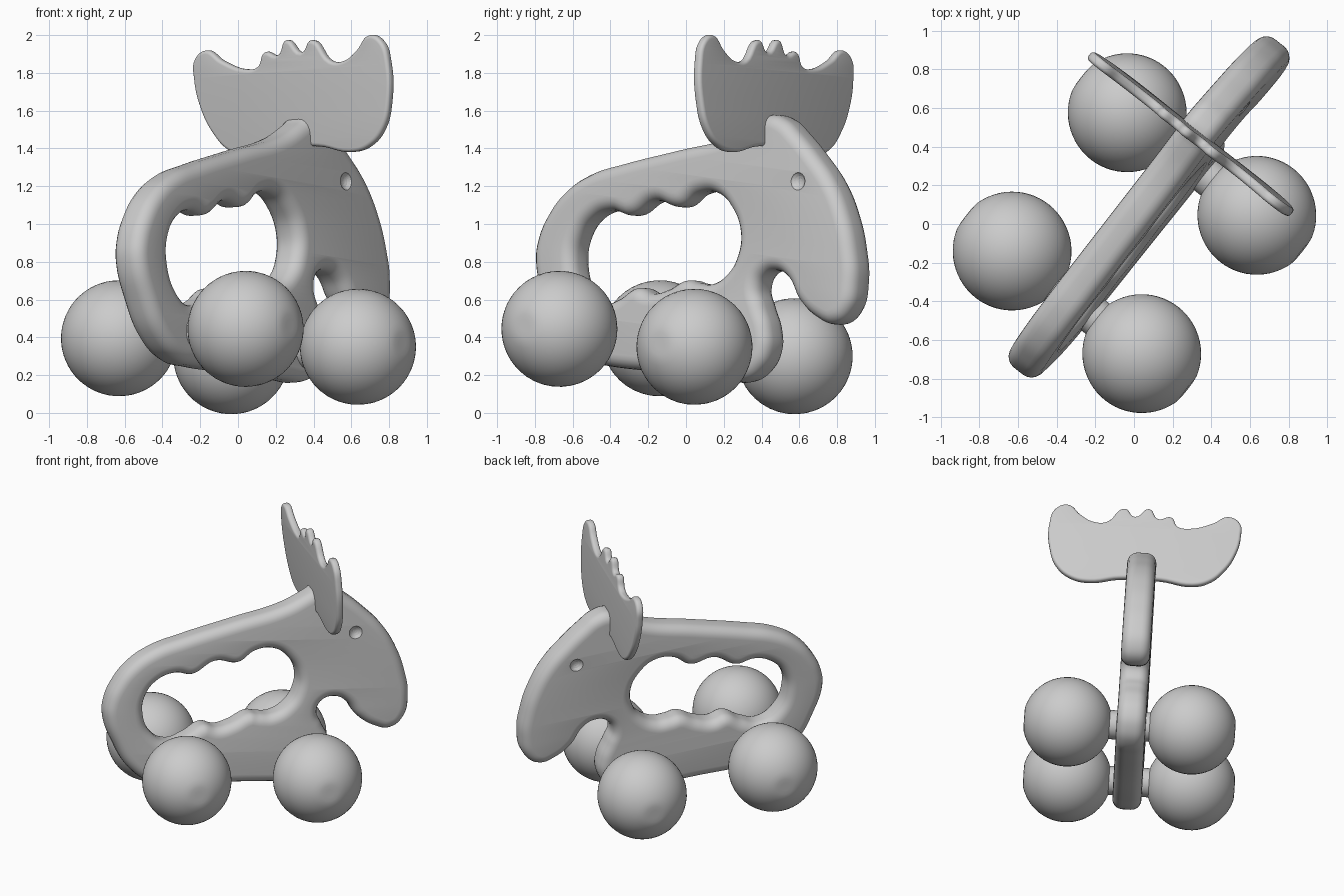
import bpy, bmesh
from mathutils import Vector, Matrix

if "Cube" in bpy.data.objects:
    bpy.data.objects.remove(bpy.data.objects["Cube"])

# Toy frame: forward, side and up axes (the toy stands turned and slightly tilted)
MID = Vector((0.0, -0.0475, 0.373))
SIDE = Vector((0.782, -0.619, 0.058)).normalized()
FWD = Vector((0.636, 0.765, -0.101))
FWD = (FWD - FWD.dot(SIDE) * SIDE).normalized()
UP = SIDE.cross(FWD)


def frame(a, b, c, origin):
    m = Matrix((a, b, c)).transposed().to_4x4()
    m.translation = origin
    return m


def smooth(ob, angle=0.7):
    bpy.ops.object.select_all(action='DESELECT')
    ob.select_set(True)
    bpy.context.view_layer.objects.active = ob
    bpy.ops.object.shade_smooth_by_angle(angle=angle)


def plate(name, loops, half, bevel, matrix, res=8):
    """Rounded-edge slab from smooth closed outlines."""
    cu = bpy.data.curves.new(name, 'CURVE')
    cu.dimensions, cu.fill_mode = '2D', 'BOTH'
    cu.resolution_u, cu.bevel_resolution = res, 4
    cu.extrude, cu.bevel_depth, cu.offset = half - bevel, bevel, -bevel
    for pts in loops:
        sp = cu.splines.new('BEZIER')
        sp.bezier_points.add(len(pts) - 1)
        sp.use_cyclic_u = True
        for bp, (u, v) in zip(sp.bezier_points, pts):
            bp.co = (u, v, 0)
            bp.handle_left_type = bp.handle_right_type = 'AUTO'
    ob = bpy.data.objects.new(name, cu)
    bpy.context.collection.objects.link(ob)
    ob.matrix_world = matrix
    bpy.ops.object.select_all(action='DESELECT')
    ob.select_set(True)
    bpy.context.view_layer.objects.active = ob
    bpy.ops.object.convert(target='MESH')
    ob = bpy.context.object
    bm = bmesh.new()
    bm.from_mesh(ob.data)
    bmesh.ops.remove_doubles(bm, verts=bm.verts, dist=0.0005)
    bmesh.ops.recalc_face_normals(bm, faces=bm.faces)
    bm.to_mesh(ob.data)
    bm.free()
    return ob


def on_body(y, z):
    """World y,z of a point on the body's middle plane -> body 2D coordinates."""
    x = (0.619 * (y - MID.y) - 0.058 * (z - MID.z)) / 0.782
    d = Vector((x, y - MID.y, z - MID.z))
    return d.dot(FWD), d.dot(UP)


# Body with grip hole
outer = [(-0.76, 0.8), (-0.72, 0.6), (-0.64, 0.4), (-0.52, 0.28), (-0.38, 0.245),
         (-0.05, 0.21), (0.2, 0.175), (0.33, 0.165), (0.42, 0.22), (0.475, 0.33),
         (0.475, 0.45), (0.44, 0.57), (0.42, 0.66), (0.45, 0.73), (0.52, 0.75),
         (0.58, 0.71), (0.64, 0.59), (0.73, 0.50), (0.82, 0.47), (0.90, 0.54),
         (0.935, 0.7), (0.925, 0.87), (0.89, 1.04), (0.82, 1.22), (0.72, 1.37),
         (0.63, 1.48), (0.56, 1.55), (0.48, 1.575), (0.41, 1.53), (0.28, 1.46),
         (0.0, 1.39), (-0.3, 1.315), (-0.47, 1.26), (-0.60, 1.17), (-0.69, 1.05),
         (-0.745, 0.92)]
hole = [(-0.55, 0.8), (-0.53, 0.93), (-0.46, 1.03), (-0.36, 1.07), (-0.26, 1.045),
        (-0.13, 1.12), (0.0, 1.09), (0.10, 1.16), (0.2, 1.16), (0.28, 1.08),
        (0.325, 0.95), (0.31, 0.83), (0.26, 0.74), (0.17, 0.68), (0.10, 0.685),
        (0.04, 0.70), (-0.06, 0.65), (-0.14, 0.63), (-0.22, 0.66), (-0.32, 0.60),
        (-0.42, 0.57), (-0.51, 0.65)]
TOY = frame(FWD, UP, SIDE, MID)
body = plate("body", [[on_body(*p) for p in lp] for lp in (outer, hole)], 0.1, 0.07, TOY)

# Eye dimples pressed into both faces
eye_u, eye_v = on_body(0.655, 1.22)
for side in (-1, 1):
    bpy.ops.mesh.primitive_uv_sphere_add(segments=24, ring_count=12, radius=0.06)
    cutter = bpy.context.object
    cutter.name = "eye_cutter"
    cutter.matrix_world = TOY @ Matrix.Translation((eye_u, eye_v, side * 0.137))
    cutter.hide_render = True
    cutter.hide_set(True)
    mod = body.modifiers.new("eye_dimple", 'BOOLEAN')
    mod.operation, mod.object, mod.solver = 'DIFFERENCE', cutter, 'EXACT'
smooth(body)

# Antlers: thin scalloped plate across the head
antler = [(-0.215, 1.77), (-0.205, 1.87), (-0.14, 1.92), (-0.06, 1.865), (0.06, 1.82),
          (0.126, 1.835), (0.165, 1.91), (0.235, 1.895), (0.285, 1.975), (0.36, 1.91),
          (0.416, 1.975), (0.51, 1.865), (0.58, 1.865), (0.65, 1.92), (0.72, 2.0),
          (0.785, 1.97), (0.815, 1.85), (0.805, 1.65), (0.76, 1.5), (0.68, 1.41),
          (0.58, 1.38), (0.42, 1.41), (0.2, 1.40), (0.03, 1.36), (-0.06, 1.39),
          (-0.135, 1.48), (-0.19, 1.61)]
lean = Vector((0, 0, 1)) - 0.04 * FWD
lean = (lean - lean.dot(SIDE) * SIDE).normalized()
pts = []
for x, z in antler:
    a = (x - 0.30) / 0.782
    pts.append((a, z - 1.68 - a * 0.058))
antlers = plate("antlers", [pts], 0.026, 0.02,
                frame(SIDE, lean, SIDE.cross(lean), Vector((0.30, 0.465, 1.68))), 6)
smooth(antlers)

# Ball wheels (outer pole slightly flattened) and axles
for label, axle in (("rear", (-0.295, -0.405, 0.42)), ("front", (0.30, 0.31, 0.325))):
    c = Vector(axle)
    for side, hand in ((-1, "left"), (1, "right")):
        bpy.ops.mesh.primitive_uv_sphere_add(segments=48, ring_count=32, radius=0.307)
        wheel = bpy.context.object
        wheel.name = f"{label}_{hand}_wheel"
        for v in wheel.data.vertices:
            v.co.z = max(-0.298, min(0.298, v.co.z))
        wheel.matrix_world = frame(FWD, UP, SIDE, c + SIDE * side * 0.428)
        smooth(wheel)
    bpy.ops.mesh.primitive_cylinder_add(vertices=32, radius=0.1, depth=0.6)
    rod = bpy.context.object
    rod.name = f"{label}_axle"
    rod.matrix_world = frame(FWD, UP, SIDE, c)
    smooth(rod)
